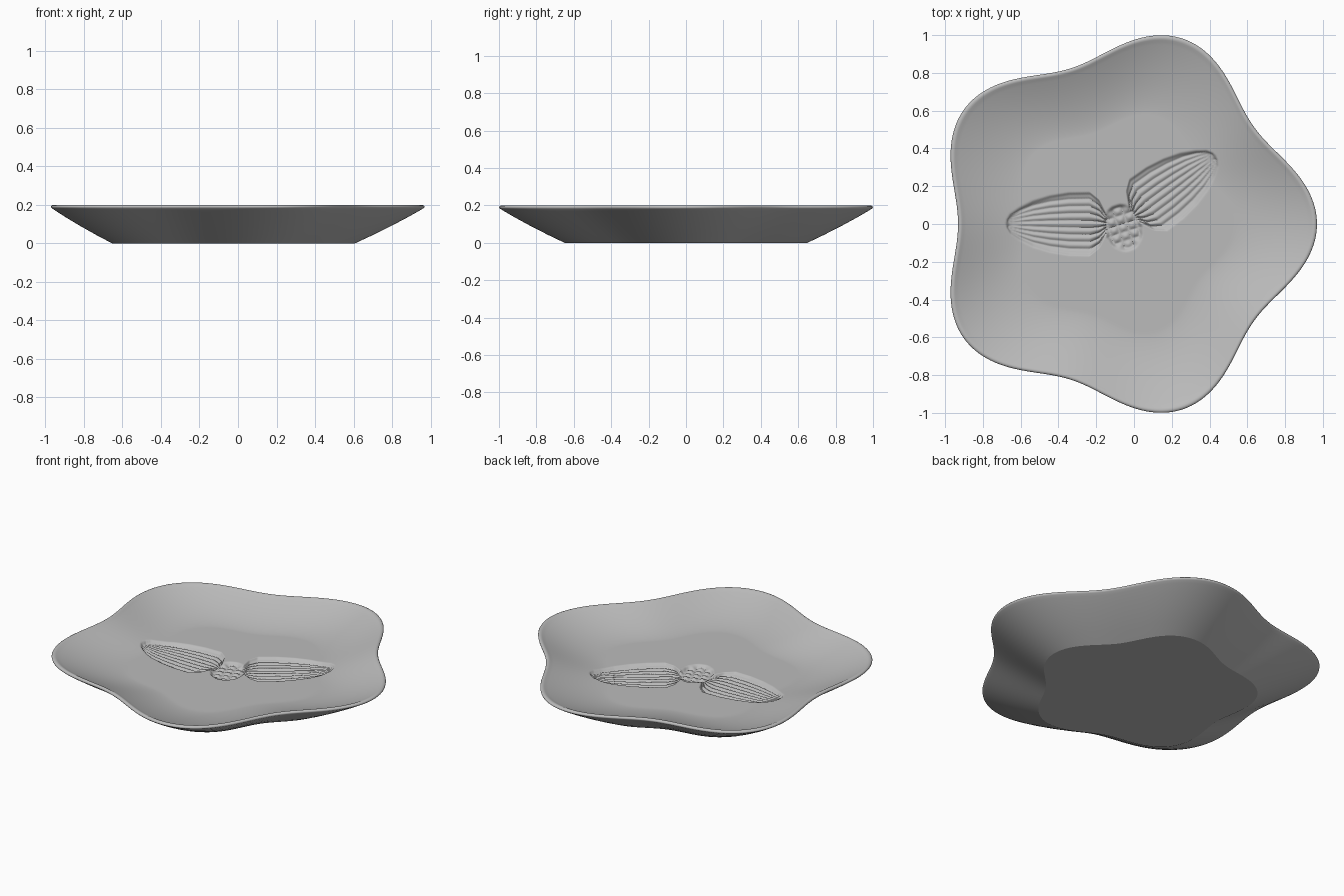
import bpy, bmesh
from math import sin, cos, pi, radians, hypot

cube = bpy.data.objects.get("Cube")
if cube:
    bpy.data.objects.remove(cube, do_unlink=True)

SEGMENTS = 540
CENTRE_X = -0.064
FLOOR, RIM = 0.10, 0.20
DEPTH = 0.022


def smooth(t):
    t = max(0.0, min(1.0, t))
    return t * t * (3 - 2 * t)


def interp(points, x):
    for (x0, y0), (x1, y1) in zip(points, points[1:]):
        if x0 <= x <= x1:
            return y0 + (y1 - y0) * (x - x0) / (x1 - x0)
    return -1.0


def outline(angle):
    """Five-lobed outline radius."""
    return 0.95 + 0.0825 * cos(5 * angle)


# Half width of one wing along its length
WING = [(0.08, 0.05), (0.12, 0.13), (0.17, 0.17), (0.28, 0.168), (0.38, 0.152),
        (0.47, 0.125), (0.54, 0.09), (0.59, 0.055), (0.605, 0.03), (0.615, 0.0)]


def wing_relief(p, q):
    half = interp(WING, p)
    if half <= 0 or abs(q) >= half:
        return 0.0
    wall = smooth(min(half - abs(q), 0.618 - p) / 0.02)
    # Fan of rounded ribs, narrowing towards the tip
    rib = abs(sin(pi * 4.5 * (q / half + 1)))
    return wall * (-DEPTH + 0.009 * rib)


def body_relief(a, b):
    d = hypot((a + 0.02) / 0.13, b / 0.105)
    if d >= 1:
        return 0.0
    scales = abs(sin(pi * a / 0.045) * cos(pi * b / 0.05))
    return smooth((1 - d) / 0.2) * (-DEPTH + 0.012 * scales)


def relief(x, y):
    """Sunken winged ornament, mirrored about its body axis."""
    ax, ay = cos(radians(108)), sin(radians(108))
    a, b = x * ax + y * ay, x * ay - y * ax
    m = abs(b)
    wx, wy = cos(radians(18)), sin(radians(18))
    p, q = m * wx * 1.0 + a * ax, 0.0
    # Wing direction lies 72 degrees from the body axis
    p = m * sin(radians(72)) + a * cos(radians(72))
    q = a * sin(radians(72)) - m * cos(radians(72))
    return min(wing_relief(p, q), body_relief(a, b))


def inner_height(s):
    t = max(0.0, (s - 0.58) / 0.385)
    return FLOOR + 0.092 * t ** 1.6


# Underside, wall and rounded rim as (scale, height)
profile = [(0.65, 0.0), (0.74, 0.043), (0.83, 0.089), (0.92, 0.138), (0.975, 0.17),
           (0.993, 0.181), (0.999, 0.186), (1.0, 0.191), (0.997, 0.196),
           (0.991, 0.199), (0.984, RIM), (0.975, 0.197)]
# Inner surface: coarse on the slope, fine under the ornament
inner = [0.965 - 0.225 * i / 14 for i in range(14)]
inner += [0.74 * (1 - i / 105) for i in range(105)]
profile += [(s, inner_height(s)) for s in inner]

bm = bmesh.new()
rings = []
for k, (s, z) in enumerate(profile):
    ring = []
    for i in range(SEGMENTS):
        angle = 2 * pi * i / SEGMENTS
        r = s * outline(angle)
        x, y = r * cos(angle), r * sin(angle)
        dz = relief(x, y) if k > 11 and s < 0.8 else 0.0
        ring.append(bm.verts.new((x + CENTRE_X, y, z + dz)))
    rings.append(ring)

for lower, upper in zip(rings, rings[1:]):
    for i in range(SEGMENTS):
        j = (i + 1) % SEGMENTS
        bm.faces.new((lower[i], lower[j], upper[j], upper[i]))

# Flat foot and the centre of the floor
bm.faces.new(list(reversed(rings[0])))
hub = bm.verts.new((CENTRE_X, 0, FLOOR + relief(0, 0)))
for i in range(SEGMENTS):
    bm.faces.new((rings[-1][i], rings[-1][(i + 1) % SEGMENTS], hub))

for face in bm.faces:
    face.smooth = True
# Crisp edge around the foot
for i in range(SEGMENTS):
    bm.edges.get((rings[0][i], rings[0][(i + 1) % SEGMENTS])).smooth = False

mesh = bpy.data.meshes.new("lobed_dish")
bm.to_mesh(mesh)
bm.free()
dish = bpy.data.objects.new("lobed_dish", mesh)
bpy.context.collection.objects.link(dish)

# Plain grey glaze
grey = bpy.data.materials.new("grey_glaze")
grey.use_nodes = True
colour = (0.5, 0.5, 0.5, 1.0)
grey.diffuse_color = colour
grey.node_tree.nodes["Principled BSDF"].inputs["Base Color"].default_value = colour
mesh.materials.append(grey)
